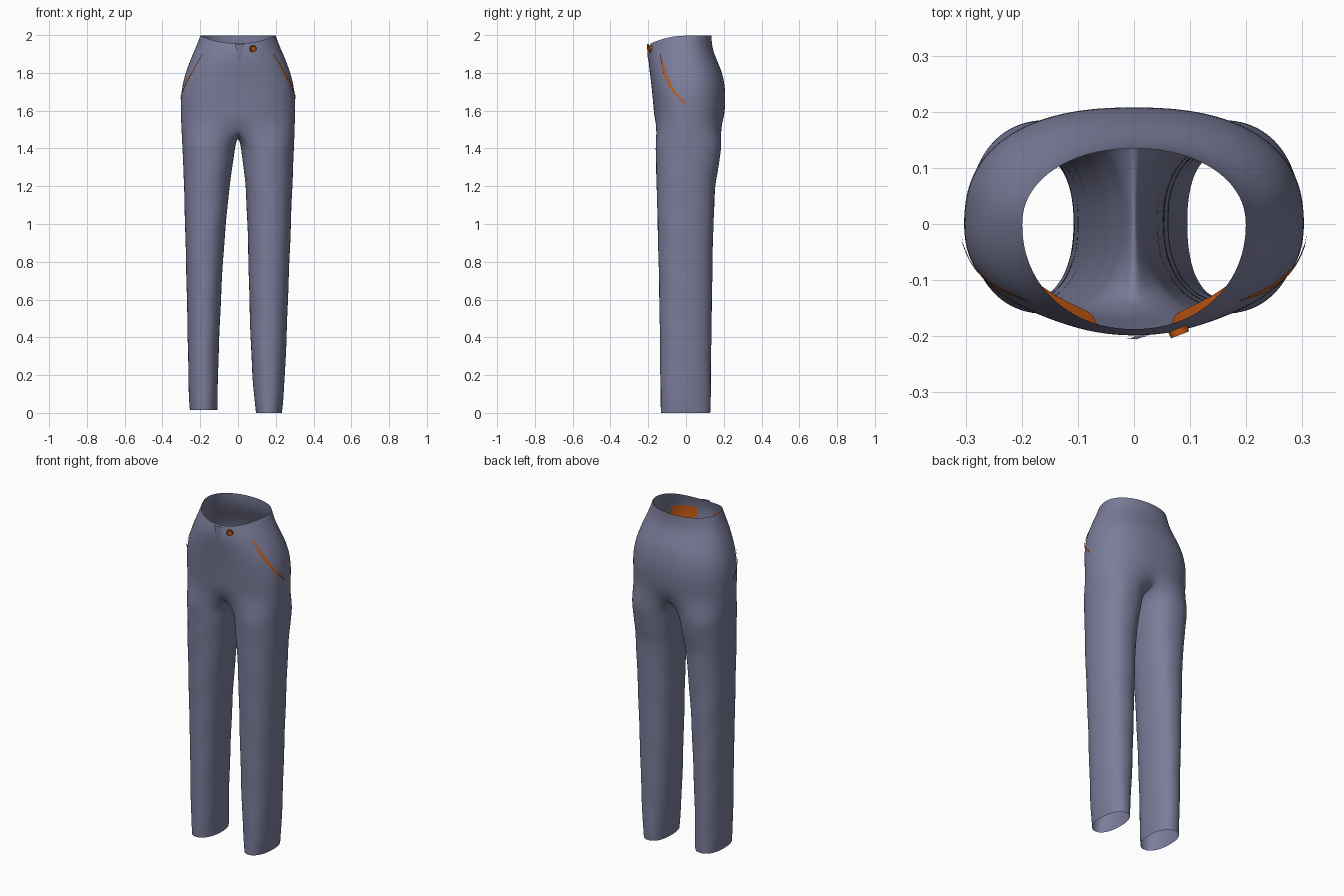
import bpy, bmesh, math
from mathutils import Vector

if "Cube" in bpy.data.objects:
    bpy.data.objects.remove(bpy.data.objects["Cube"])

def material(name, col):
    m = bpy.data.materials.new(name)
    m.diffuse_color = (*col, 1)
    m.use_nodes = True
    m.node_tree.nodes["Principled BSDF"].inputs["Base Color"].default_value = m.diffuse_color
    return m

CLOTH = material("slate cloth", (0.20, 0.205, 0.325))
ORANGE = material("burnt orange", (0.56, 0.10, 0.006))

def finish(bm, name, mat, subsurf=0):
    me = bpy.data.meshes.new(name)
    bm.to_mesh(me)
    bm.free()
    me.materials.append(mat)
    ob = bpy.data.objects.new(name, me)
    bpy.context.collection.objects.link(ob)
    for p in me.polygons:
        p.use_smooth = True
    if subsurf:
        ob.modifiers.new("smooth", 'SUBSURF').levels = subsurf
        ob.modifiers["smooth"].render_levels = subsurf
    return ob

def sample(table, z):
    """Interpolate a table of rows sorted by falling height."""
    if z >= table[0][0]:
        return table[0][1:]
    for a, b in zip(table, table[1:]):
        if z >= b[0]:
            t = (a[0] - z) / (a[0] - b[0])
            return [u + (v - u) * t for u, v in zip(a[1:], b[1:])]
    return table[-1][1:]

def spow(v, e):
    return math.copysign(abs(v) ** e, v)

# Hip sections: z, half width, front y, back y, squareness
HIP = [(2.00, .200, -.188, .135, 2.1), (1.95, .218, -.197, .137, 2.1),
       (1.90, .240, -.200, .150, 2.15), (1.85, .260, -.198, .172, 2.2),
       (1.80, .278, -.192, .192, 2.3), (1.74, .294, -.184, .205, 2.4),
       (1.67, .304, -.177, .210, 2.4), (1.60, .304, -.171, .206, 2.4),
       (1.52, .301, -.167, .200, 2.4)]
# Leg sections: z, inner x, outer x, front y, back y
LEG_R = [(1.42, .013, .298, -.163, .190), (1.32, .026, .293, -.159, .176),
         (1.20, .040, .288, -.156, .155), (1.00, .050, .281, -.151, .146),
         (0.80, .055, .273, -.146, .141), (0.60, .060, .265, -.142, .138),
         (0.40, .066, .258, -.139, .135), (0.20, .076, .249, -.137, .132),
         (0.08, .086, .241, -.135, .131), (0.00, .094, .232, -.133, .130)]
LEG_L = [(1.42, .013, .296, -.163, .190), (1.32, .027, .291, -.159, .176),
         (1.20, .045, .287, -.156, .155), (1.00, .064, .281, -.151, .146),
         (0.80, .080, .276, -.146, .141), (0.60, .090, .271, -.142, .138),
         (0.40, .099, .267, -.139, .135), (0.20, .106, .263, -.137, .132),
         (0.08, .107, .260, -.135, .131), (0.015, .108, .256, -.133, .130)]

def hip_point(side, a, z, scale=1.0, out=0.0):
    """Point on the hip surface; a runs -90 deg (front) to +90 deg (back)."""
    hw, yf, yb, n = sample(HIP, z)
    c, s = max(0.0, math.cos(a)), math.sin(a)
    if abs(c) < 1e-6:
        c = 0.0
    x = (hw * scale + out) * spow(c, 2 / n)
    y = ((yb if s > 0 else -yf) * scale + out) * spow(s, 2 / n)
    return Vector((side * x, y, z))

K, M = 21, 9   # points on the outer arc, points on the inner (crotch) arc
ARC = [math.radians(-90 + 180 * i / (K - 1)) for i in range(K)]

def build_half(bm, side, legs):
    rings = []
    # Open rings from waistband to below the hip, the top one dips at the front
    for z in (2.0, 1.95, 1.90, 1.85, 1.80, 1.74, 1.67, 1.60):
        ring = []
        for a in ARC:
            p = hip_point(side, a, z)
            front = max(0, -math.sin(a)) ** 2
            p.z -= (.042 * front + .003) * max(0, (z - 1.85) / .15)
            ring.append(bm.verts.new(p))
        rings.append(ring)
    # Crotch ring: outer arc plus the U-shaped seam on the centre plane
    ring = []
    for a in ARC:
        p = hip_point(side, a, 1.52)
        p.z += .035 * math.sin(a) ** 4
        ring.append(bm.verts.new(p))
    for j in range(1, M + 1):
        t = math.pi * j / (M + 1)
        y = .0165 + .1835 * math.cos(t)
        ring.append(bm.verts.new((0, y, 1.555 - .095 * math.sin(t) ** .7)))
    rings.append(ring)
    # Closed leg rings with faint creases
    zs = [r[0] for r in legs]
    zs = sorted(set(zs + [(a + b) / 2 for a, b in zip(zs, zs[1:])]), reverse=True)
    for z in zs:
        xi, xo, yf, yb = sample(legs, z)
        ring = []
        angles = [a * 1.5 for a in ARC]
        angles += [math.radians(135 + 90 * j / (M + 1)) for j in range(1, M + 1)]
        for a in angles:
            c, s = spow(math.cos(a), 2 / 2.25), spow(math.sin(a), 2 / 2.25)
            w = 1 + .012 * math.sin(z * 21 + a * 3 + side) * (z < 1.3)
            x = (xi + xo) / 2 + (xo - xi) / 2 * c * w
            y = (yf + yb) / 2 + (yb - yf) / 2 * s * w
            ring.append(bm.verts.new((side * x, y, z)))
        rings.append(ring)
    for r0, r1 in zip(rings, rings[1:]):
        closed = len(r0) == len(r1) == K + M
        n = K + M if closed else K - 1
        for i in range(n):
            k = (i + 1) % len(r0)
            bm.faces.new((r0[i], r0[k], r1[k], r1[i]))

# Trousers: both halves joined along the centre seam
bm = bmesh.new()
build_half(bm, 1, LEG_R)
build_half(bm, -1, LEG_L)
seam = [v for v in bm.verts if abs(v.co.x) < 1e-5]
bmesh.ops.remove_doubles(bm, verts=seam, dist=1e-4)
bmesh.ops.recalc_face_normals(bm, faces=bm.faces)
finish(bm, "trousers", CLOTH, 2)

def grid(name, mat, rows):
    bm = bmesh.new()
    vs = [[bm.verts.new(p) for p in r] for r in rows]
    for r0, r1 in zip(vs, vs[1:]):
        for i in range(len(r0) - 1):
            bm.faces.new((r0[i], r0[i + 1], r1[i + 1], r1[i]))
    bmesh.ops.recalc_face_normals(bm, faces=bm.faces)
    return finish(bm, name, mat)

# Slanted pocket openings (lens-shaped strips) and pocket bags inside the front
SLIT = [(1.90, -.135), (1.80, -.112), (1.71, -.070), (1.64, -.006)]
for side, label, width in ((1, "right", .020), (-1, "left", .009)):
    rows = []
    for i in range(17):
        z = 1.90 - .26 * i / 16
        y = sample(SLIT, z)[0]
        hw, yf, yb, n = sample(HIP, z)
        a = -math.asin(min(1, (y / yf)) ** (n / 2))
        half = width * math.sin(math.pi * (i + .4) / 16.8) / .27 / 2
        rows.append([hip_point(side, a + d * half, z + d * .004, 1, .004)
                     for d in (-1, 0, 1)])
    grid(label + "_pocket_opening", ORANGE, rows)

    rows = []
    for i in range(13):
        t = i / 12
        z = 1.90 - .28 * t
        inner = -78 + 26 * max(0, t - .55) ** 2 / .2
        outer = -42 + 22 * t
        rows.append([hip_point(side, math.radians(inner + (outer - inner) * j / 8),
                               z, .965 - .17 * t * t) for j in range(9)])
    grid(label + "_pocket_bag", ORANGE, rows)

# Fly overlap at the centre front
rows = []
for i in range(7):
    t = i / 6
    z = 1.953 - .085 * t
    y = sample(HIP, z)[1]
    rows.append([(-.016 + .018 * t, y - .007 + .006 * t, z), (.004, y - .009 + .007 * t, z),
                 (.035 - .02 * t, y + .001, z)])
grid("fly_overlap", CLOTH, rows)

# Waist button with a raised rim
bm = bmesh.new()
bmesh.ops.create_cone(bm, cap_ends=True, segments=24, radius1=.018, radius2=.017, depth=.012)
cap = max(bm.faces, key=lambda f: f.calc_center_median().z)
bmesh.ops.inset_region(bm, faces=[cap], thickness=.005)
bmesh.ops.translate(bm, verts=cap.verts[:], vec=(0, 0, -.004))
button = finish(bm, "button", ORANGE)
for p in button.data.polygons:
    p.use_smooth = False
button.location = (.080, -.192, 1.928)
button.rotation_euler = Vector((.36, -.93, 0)).to_track_quat('Z', 'Y').to_euler()
